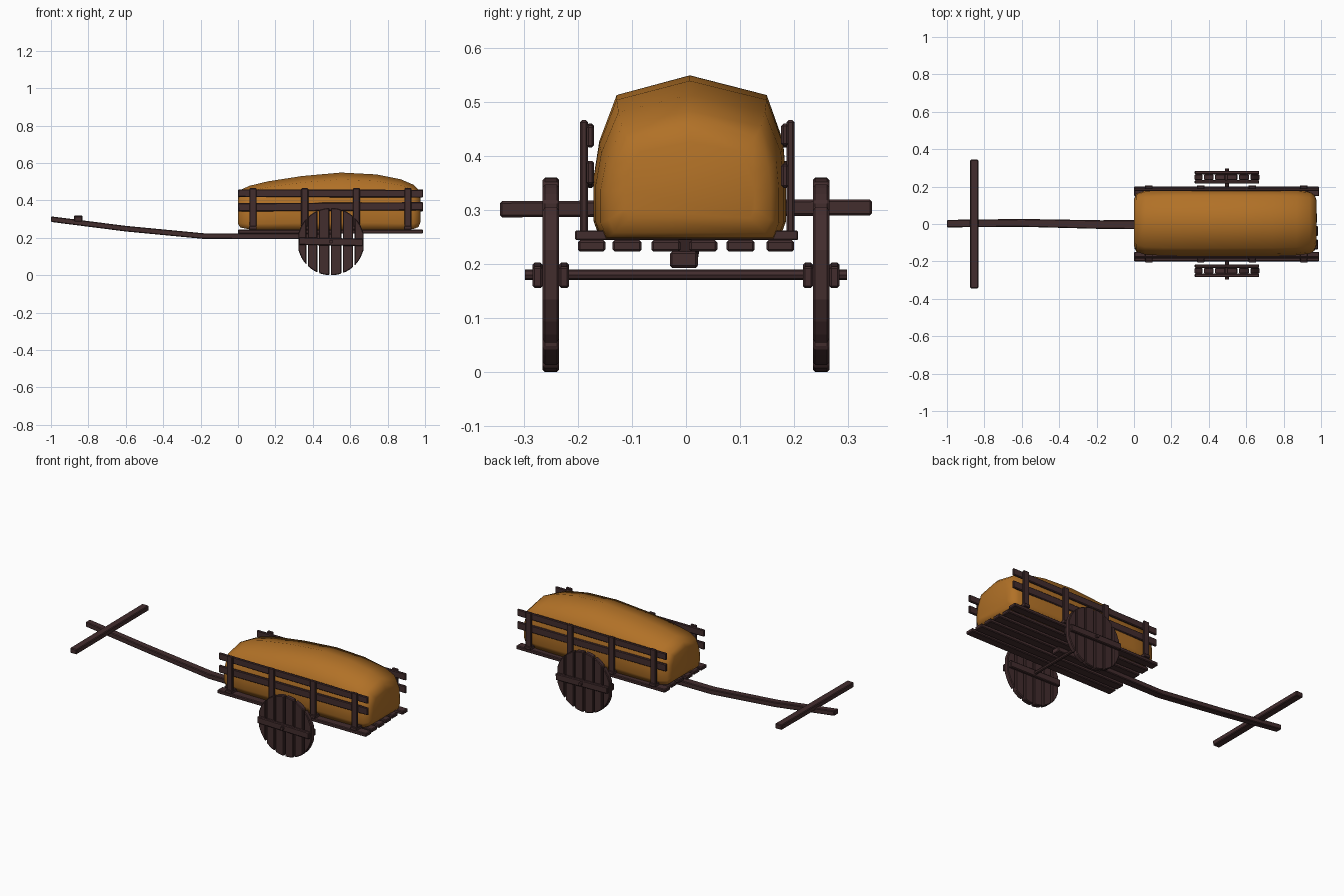
import bpy, bmesh, math, random
from mathutils import Vector

if "Cube" in bpy.data.objects:
    bpy.data.objects.remove(bpy.data.objects["Cube"])

random.seed(4)


def material(name, rgb):
    m = bpy.data.materials.new(name)
    m.diffuse_color = (*rgb, 1)
    m.use_nodes = True
    m.node_tree.nodes["Principled BSDF"].inputs["Base Color"].default_value = m.diffuse_color
    return m


WOOD = material("dark wood", (0.055, 0.026, 0.027))
CLOTH = material("ochre sack", (0.44, 0.165, 0.02))


def finish(name, bm, mat, bevel=0.004):
    bmesh.ops.recalc_face_normals(bm, faces=bm.faces)
    me = bpy.data.meshes.new(name)
    bm.to_mesh(me)
    bm.free()
    me.materials.append(mat)
    ob = bpy.data.objects.new(name, me)
    bpy.context.collection.objects.link(ob)
    if bevel:
        mod = ob.modifiers.new("worn edges", "BEVEL")
        mod.width = bevel
        mod.segments = 1
        mod.limit_method = "ANGLE"
        mod.angle_limit = math.radians(40)
    return ob


def box(name, x, y, z, tilt=0.0, bevel=0.004):
    """Beam from (min, max) ranges, tilted about y."""
    bm = bmesh.new()
    bmesh.ops.create_cube(bm, size=1)
    for v in bm.verts:
        v.co = Vector((v.co.x * (x[1] - x[0]), v.co.y * (y[1] - y[0]), v.co.z * (z[1] - z[0])))
    ob = finish(name, bm, WOOD, bevel)
    ob.location = (sum(x) / 2, sum(y) / 2, sum(z) / 2)
    ob.rotation_euler.y = tilt
    return ob


def loft(bm, rings):
    """Skin equal-sized rings of points and cap both ends."""
    vs = [[bm.verts.new(p) for p in ring] for ring in rings]
    n = len(vs[0])
    for a, b in zip(vs, vs[1:]):
        for i in range(n):
            bm.faces.new((a[i], a[(i + 1) % n], b[(i + 1) % n], b[i]))
    bm.faces.new(vs[0])
    bm.faces.new(vs[-1])


# Floor planks, running lengthwise with uneven ends
for i, (a, b) in enumerate([(-.2, -.149), (-.136, -.082), (-.064, -.01),
                            (.006, .058), (.075, .127), (.149, .2)]):
    end = 0.99 if i in (0, 5) else 0.985 - random.uniform(0, 0.015)
    box(f"floor_plank_{i + 1}", (random.uniform(-.002, .01), end), (a, b), (.223, .244))

# Cross bars over the floor, and side posts at the same stations
for i, x in enumerate((.08, .357, .633, .908)):
    box(f"cross_bar_{i + 1}", (x - .02, x + .02), (-.205, .207), (.244, .262), bevel=.002)
    for side, tag in ((-1, "front"), (1, "back")):
        lo, hi = (-.196, -.181) if side < 0 else (.186, .201)
        box(f"{tag}_post_{i + 1}", (x - .019, x + .019), (lo, hi), (.246, .466))

# Side rails, inside the posts
for side, tag in ((-1, "front"), (1, "back")):
    y = (-.184, -.170) if side < 0 else (.176, .190)
    box(f"{tag}_lower_rail", (0, .99), y, (.344, .388), .006 * side)
    box(f"{tag}_upper_rail", (0, .99), y, (.417, .458), -.003 * side)

# Wheels: round discs cut into upright planks, held by a batten on each face
R, CX, CZ = .18, .497, .18
edges = [-.178, -.127, -.068, -.004, .060, .122, .178]
for side, tag in ((-1, "front"), (1, "back")):
    for i, (a, b) in enumerate(zip(edges, edges[1:])):
        a, b = a + .004, b - .004
        xs = [a + (b - a) * k / 3 for k in range(4)]
        h = [math.sqrt(R * R - x * x) for x in xs]
        outline = [(x, z) for x, z in zip(xs, h)] + [(x, -z) for x, z in zip(xs[::-1], h[::-1])]
        bm = bmesh.new()
        loft(bm, [[(CX + x, side * y, CZ + z) for x, z in outline] for y in (.235, .265)])
        finish(f"{tag}_wheel_plank_{i + 1}", bm, WOOD)
    for part, lo, hi in (("outer", .265, .284), ("inner", .216, .235)):
        y = sorted((side * lo, side * hi))
        box(f"{tag}_wheel_{part}_batten", (CX - .172, CX + .172), y, (.159, .199), .02)

# Axle
bm = bmesh.new()
loft(bm, [[(CX + .01 * math.cos(t * math.pi / 4), y, .18 + .01 * math.sin(t * math.pi / 4))
           for t in range(8)] for y in (-.298, .298)])
finish("axle", bm, WOOD, 0)

# Bent pulling pole and its cross handle
path = [(-1, .002, .300, .020), (-.6, .006, .249, .021), (-.18, -.003, .209, .023), (.54, -.004, .208, .026)]
bm = bmesh.new()
loft(bm, [[(x, y + sy * w, z + sz * .015) for sy, sz in ((-1, -1), (1, -1), (1, 1), (-1, 1))]
          for x, y, z, w in path])
finish("pulling_pole", bm, WOOD)
handle = box("pull_handle", (-.876, -.832), (-.344, .344), (.288, .318))
handle.rotation_euler.x = .005

# Bulging sack: cross-section swept along x, (x, half width, bottom, top)
section = [(-.93, 0), (-1, .12), (-1, .38), (-.94, .6), (-.76, .88), (0, 1),
           (.80, .88), (.97, .6), (1, .38), (1, .12), (.93, 0)]
stations = [(0, .125, .275, .425), (.012, .155, .255, .455), (.06, .171, .246, .478),
            (.16, .176, .245, .502), (.34, .178, .245, .530), (.55, .178, .245, .549),
            (.74, .178, .245, .539), (.87, .174, .245, .513), (.94, .165, .248, .483),
            (.965, .15, .258, .458), (.976, .12, .285, .425)]
bm = bmesh.new()
loft(bm, [[(x, .007 + u * w, lo + v * (hi - lo)) for u, v in section] for x, w, lo, hi in stations])
sack = finish("sack", bm, CLOTH, 0)
for p in sack.data.polygons:
    p.use_smooth = True
